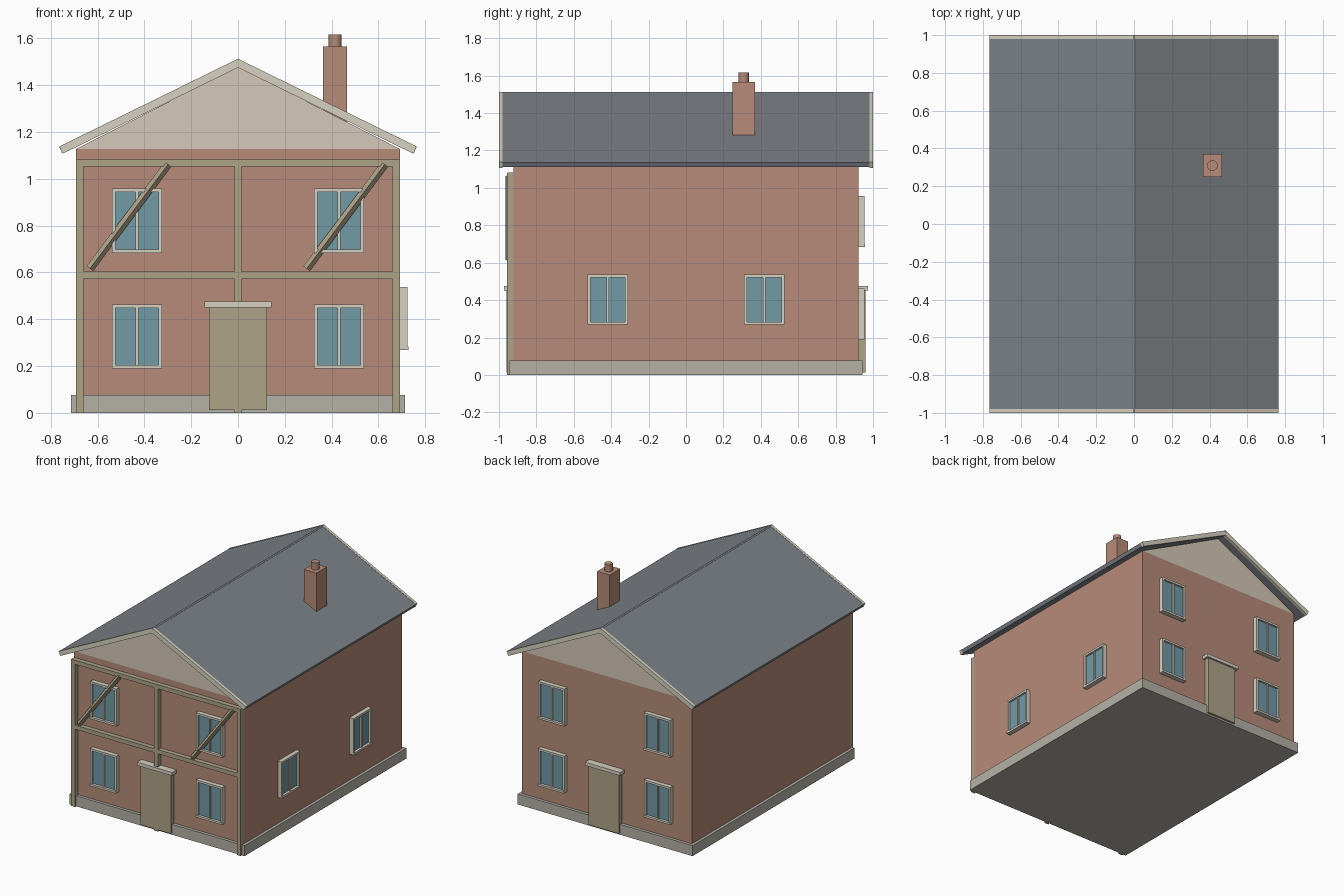
import bpy, bmesh, math
from mathutils import Matrix, Vector

if "Cube" in bpy.data.objects:
    bpy.data.objects.remove(bpy.data.objects["Cube"])


def material(name, rgb):
    m = bpy.data.materials.new(name)
    m.diffuse_color = (*rgb, 1)
    m.use_nodes = True
    m.node_tree.nodes["Principled BSDF"].inputs["Base Color"].default_value = m.diffuse_color
    return m


BRICK = material("brick", (0.47, 0.26, 0.19))
STONE = material("stone", (0.46, 0.44, 0.39))
SLATE = material("slate", (0.20, 0.22, 0.24))
TIMBER = material("timber", (0.43, 0.37, 0.25))
TRIM = material("trim", (0.68, 0.64, 0.54))
PLASTER = material("plaster", (0.66, 0.58, 0.48))
GLASS = material("glass", (0.17, 0.32, 0.38))


def finish(name, bm, mat, mw=Matrix()):
    bmesh.ops.recalc_face_normals(bm, faces=bm.faces)
    mesh = bpy.data.meshes.new(name)
    bm.to_mesh(mesh)
    bm.free()
    mesh.materials.append(mat)
    ob = bpy.data.objects.new(name, mesh)
    ob.matrix_world = mw
    bpy.context.collection.objects.link(ob)
    return ob


def box(name, x, y, z, mat, mw=Matrix()):
    """Box from (min, max) ranges."""
    bm = bmesh.new()
    size = [r[1] - r[0] for r in (x, y, z)]
    mid = [(r[0] + r[1]) / 2 for r in (x, y, z)]
    bmesh.ops.create_cube(bm, size=1, matrix=Matrix.Translation(mid) @ Matrix.Diagonal((*size, 1)))
    return finish(name, bm, mat, mw)


def prism(name, profile, y0, y1, mat):
    """Extrude an x-z profile along y."""
    bm = bmesh.new()
    face = bm.faces.new([bm.verts.new((x, y0, z)) for x, z in profile])
    out = bmesh.ops.extrude_face_region(bm, geom=[face])["geom"]
    bmesh.ops.translate(bm, vec=(0, y1 - y0, 0), verts=[v for v in out if isinstance(v, bmesh.types.BMVert)])
    return finish(name, bm, mat)


def cylinder(name, r, depth, mat, mw, sides=24):
    bm = bmesh.new()
    bmesh.ops.create_cone(bm, cap_ends=True, segments=sides, radius1=r, radius2=r, depth=depth)
    for f in bm.faces:
        f.smooth = len(f.verts) == 4
    for e in bm.edges:
        e.smooth = all(len(f.verts) == 4 for f in e.link_faces)
    return finish(name, bm, mat, mw)


# Main body
box("plinth", (-0.714, 0.714), (-0.943, 0.943), (0, 0.077), STONE)
box("walls", (-0.693, 0.693), (-0.921, 0.921), (0.05, 1.127), BRICK)
prism("gable", [(-0.693, 1.127), (0.693, 1.127), (0, 1.48)], -0.921, 0.921, PLASTER)


# Roof slopes and bargeboards share one chevron profile
def chevron(top, thick):
    a = math.atan(0.491)
    ex, ez = 0.764, top - 0.764 * 0.491
    ix, iz = ex - thick * math.sin(a), ez - thick * math.cos(a)
    return [(-ex, ez), (0, top), (ex, ez), (ix, iz), (0, top - thick / math.cos(a)), (-ix, iz)]


prism("roof", chevron(1.511, 0.028), -0.98, 0.98, SLATE)
for side, y in (("front", -1), ("back", 0.98)):
    prism(side + "_bargeboard", chevron(1.513, 0.034), y, y + 0.02, TRIM)
cylinder("ridge", 0.009, 2, SLATE, Matrix.Translation((0, 0, 1.504)) @ Matrix.Rotation(math.pi / 2, 4, 'X'), 12)

# Chimney
box("chimney", (0.364, 0.466), (0.248, 0.37), (1.2, 1.566), BRICK)
cylinder("chimney_pot", 0.028, 0.06, BRICK, Matrix.Translation((0.415, 0.309, 1.587)))


# Local wall space: x along the wall, -y outwards, wall surface at y = 0
def window(name, x, z, mw, w=0.107, h=0.137):
    mw = mw @ Matrix.Translation((x, 0, z))
    b, d = 0.015, (-0.033, 0.01)
    box(name + "_glass", (-w + 0.005, w - 0.005), (-0.018, 0.01), (-h + 0.005, h - 0.005), GLASS, mw)
    for s in (-1, 1):
        box(name + "_jamb", sorted((s * w, s * (w - b))), d, (-h, h), TRIM, mw)
    box(name + "_head", (-w, w), d, (h - b, h), TRIM, mw)
    box(name + "_sill", (-w, w), (-0.037, 0.01), (-h, -h + b), TRIM, mw)
    box(name + "_mullion", (-0.006, 0.006), (-0.028, 0.01), (-h, h), TRIM, mw)


front = Matrix.Translation((0, -0.921, 0))
back = Matrix.Rotation(math.pi, 4, 'Z') @ front
right = Matrix.Translation((0.691, 0, 0)) @ Matrix.Rotation(math.pi / 2, 4, 'Z')

# Windows and doors
for side, mw in (("front", front), ("back", back)):
    for x in (-0.432, 0.432):
        for z in (0.326, 0.821):
            window(side + "_window", x, z, mw)
    box(side + "_door", (-0.123, 0.123), (-0.038, 0.01), (0.013, 0.452), TIMBER, mw)
    box(side + "_door_lintel", (-0.143, 0.143), (-0.052, 0.01), (0.451, 0.476), TRIM, mw)
for y in (-0.418, 0.418):
    window("right_window", y, 0.403, right, 0.108, 0.134)

# Timber framing on the front
for x in (-0.676, 0, 0.676):
    box("timber_post", (x - 0.016, x + 0.016), (-0.036, 0.01), (0, 1.08), TIMBER, front)
for z in (0.588, 1.067):
    box("timber_rail", (-0.692, 0.692), (-0.034, 0.01), (z - 0.015, z + 0.015), TIMBER, front)
for x in (-0.466, 0.46):
    direction = Vector((0.333, 0, 0.445))
    rot = direction.to_track_quat('Z', 'Y').to_matrix().to_4x4() @ Matrix.Rotation(math.pi / 4, 4, 'Z')
    half = direction.length / 2
    box("timber_brace", (-0.0125, 0.0125), (-0.0125, 0.0125), (-half, half), TIMBER,
        Matrix.Translation((x, -0.948, 0.839)) @ rot)
